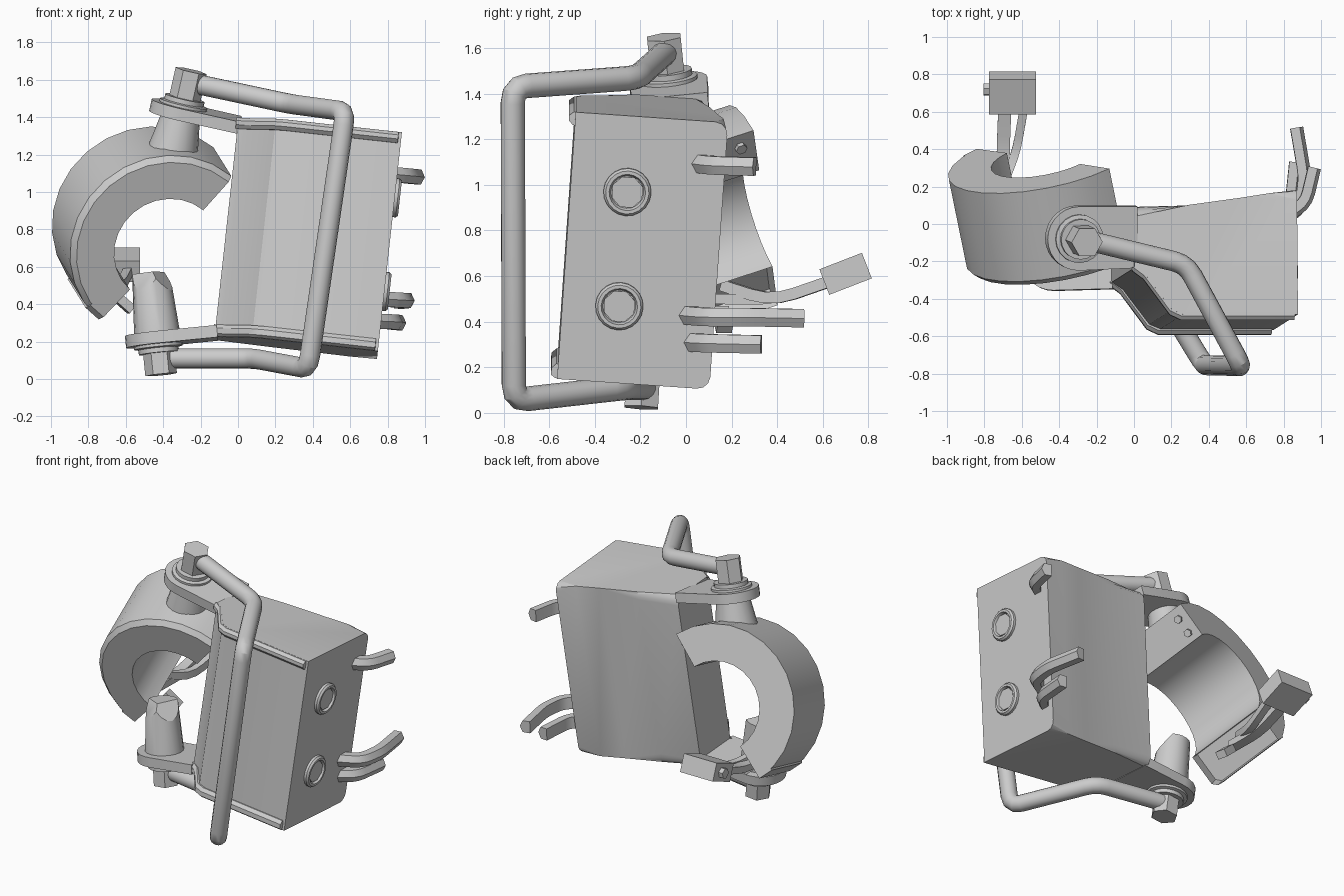
import bpy, bmesh, math
from mathutils import Vector as V, Matrix

if "Cube" in bpy.data.objects:
    bpy.data.objects.remove(bpy.data.objects["Cube"])


def frame(origin, x, z):
    """Matrix with the given z axis and an x axis as near as possible to x."""
    z = V(z).normalized()
    x = V(x)
    x = (x - z * x.dot(z)).normalized()
    m = Matrix((x, z.cross(x), z)).transposed().to_4x4()
    m.translation = V(origin)
    return m


def finish(name, bm, mat=None, smooth=30):
    bmesh.ops.recalc_face_normals(bm, faces=bm.faces)
    if mat:
        bm.transform(mat)
    me = bpy.data.meshes.new(name)
    bm.to_mesh(me)
    bm.free()
    ob = bpy.data.objects.new(name, me)
    bpy.context.collection.objects.link(ob)
    bpy.ops.object.select_all(action='DESELECT')
    ob.select_set(True)
    bpy.context.view_layer.objects.active = ob
    bpy.ops.object.shade_smooth_by_angle(angle=math.radians(smooth))
    return ob


def loft(rings):
    """Capped skin through rings with equal point counts."""
    bm = bmesh.new()
    vs = [[bm.verts.new(p) for p in r] for r in rings]
    n = len(vs[0])
    for a, b in zip(vs, vs[1:]):
        for i in range(n):
            bm.faces.new((a[i], a[(i + 1) % n], b[(i + 1) % n], b[i]))
    caps = [bm.faces.new(vs[0][::-1]), bm.faces.new(vs[-1])]
    return bm, caps


def prism(pts, z0, z1):
    return loft([[(x, y, z) for x, y in pts] for z in (z0, z1)])[0]


def circle(n, r, turn=0.0):
    return [(r * math.cos(math.tau * i / n + turn), r * math.sin(math.tau * i / n + turn)) for i in range(n)]


def lathe(n, steps):
    """Stacked circles from (radius, height) steps."""
    return loft([[(x, y, h) for x, y in circle(n, r)] for r, h in steps])[0]


def rounded(path, r):
    out = [V(path[0])]
    for a, b, c in zip(path, path[1:], path[2:]):
        a, b, c = V(a), V(b), V(c)
        p, q = b + (a - b).normalized() * r, b + (c - b).normalized() * r
        for t in (0, .33, .67, 1):
            out.append(p * (1 - t) ** 2 + b * 2 * t * (1 - t) + q * t * t)
    return out + [V(path[-1])]


def sweep(name, path, section, up=(0, 0, 1)):
    """Sweep a 2D section (side, up) along a path."""
    path = [V(p) for p in path]
    up, last, rings = V(up), None, []
    for i, p in enumerate(path):
        t = (path[min(i + 1, len(path) - 1)] - path[max(i - 1, 0)]).normalized()
        if last:
            up = last.rotation_difference(t) @ up
        up = (up - t * up.dot(t)).normalized()
        side, last = t.cross(up), t
        rings.append([p + side * a + up * b for a, b in section])
    return finish(name, loft(rings)[0])


def rect(w, h):
    return [(-w / 2, -h / 2), (w / 2, -h / 2), (w / 2, h / 2), (-w / 2, h / 2)]


# Housing, tilted as a whole
M = frame((0, 0, 0), (1, 0, -.11), (.11, .07, 1))
outline = [(-.15, -.33), (-.09, -.37), (.05, -.555), (.11, -.58), (.727, -.58),
           (.727, .09), (.58, .07), (.42, .045), (.15, .008), (-.15, 0)]
bm = prism(outline, .19, 1.37)
back = [e for e in bm.edges if abs(e.verts[0].co.z - e.verts[1].co.z) < .01
        and min(v.co.y for v in e.verts) > -.05]
bmesh.ops.bevel(bm, geom=back, offset=.055, segments=3, profile=.5, affect='EDGES')
finish("housing", bm, M)

# Rims along the front of the housing
rim = [(-.16, -.345), (-.10, -.39), (.04, -.58), (.10, -.608), (.71, -.608), (.72, -.4), (-.13, -.32)]
rim_in = [(x, y + .02) if y < -.33 else (x, y) for x, y in rim]
for name, zs in (("top_rim", (1.31, 1.33, 1.352, 1.369)), ("bottom_rim", (.191, .205, .235, .255))):
    bm, _ = loft([[(x, y, z) for x, y in r] for r, z in zip((rim_in, rim, rim, rim_in), zs)])
    finish(name, bm, M)

# Round bolts on the right face
for i, z in enumerate((1.035, .53)):
    face = M @ frame((.725, -.33, z), (0, 1, 0), (1, 0, 0))
    finish(f"side_bolt_ring_{i}", lathe(20, [(.105, 0), (.105, .018), (.095, .03), (.08, .03), (.072, .01)]), face)
    finish(f"side_bolt_head_{i}", prism(circle(8, .072, math.pi / 8), 0, .02), face)

# Pivots: arm plate, washer, hex head and inner post
pivots = (("top", (-.30, -.075, 1.43), (.22, -.1, .97), .225, [(.10, 0), (.135, -.215)]),
          ("bottom", (-.43, -.185, .212), (.10, -.06, -.99), .19, [(.125, 0), (.10, -.36)]))
for name, c, axis, top, post in pivots:
    P = frame(c, (1, 0, 0), axis)
    arc = [(-.172 * math.sin(math.pi * i / 14), .172 * math.cos(math.pi * i / 14)) for i in range(15)]
    bm = prism(arc + [(.32, -.165), (.32, .165)], -.035, .03)
    finish(name + "_arm", bm, P)
    finish(name + "_washer", lathe(20, [(.13, .02), (.13, .045), (.108, .05), (.108, .075)]), P)
    finish(name + "_hex_head", prism(circle(6, .085), .05, top), P)
    bm = lathe(18, post)
    if name == "bottom":
        # slanted cuts on the post tip
        for co, no in (((.04, .03, -.34), (.75, .35, -.55)), ((-.07, .05, -.31), (-.45, .75, -.5))):
            bmesh.ops.bisect_plane(bm, geom=bm.verts[:] + bm.edges[:] + bm.faces[:],
                                   plane_co=co, plane_no=no, clear_outer=True)
            bmesh.ops.holes_fill(bm, edges=[e for e in bm.edges if e.is_boundary])
    finish(name + "_post", bm, P)

# Bent handle tube
path = [(-.26, -.085, 1.585), (.28, -.215, 1.47), (.575, -.76, 1.43), (.375, -.755, .055),
        (.08, -.27, .11), (-.41, -.18, .11)]
sweep("handle", rounded(path, .07), circle(14, .054))

# Open cuff with a pocket in its lower end
C = frame((-.48, .352, .85), (1, 0, 0), (.1, -.49, -.16))
prof = [(.29, 0), (.525, 0), (.525, .505), (.495, .535), (.29, .535)]
angles = [math.radians(47.5 + 178 * i / 13) for i in range(14)]
bm, caps = loft([[(r * math.cos(a), r * math.sin(a), z) for r, z in prof] for a in angles])
bmesh.ops.inset_region(bm, faces=[caps[1]], thickness=.03, depth=0)
bmesh.ops.translate(bm, verts=caps[1].verts, vec=V((math.sin(angles[-1]), -math.cos(angles[-1]), 0)) * .1)
finish("cuff", bm, C, 25)

# Small hex bolts on the upper cuff end
a = angles[0]
for i, r in enumerate((.455, .35)):
    E = frame((r * math.cos(a), r * math.sin(a), .07), (0, 0, 1), (math.sin(a), -math.cos(a), 0))
    finish(f"cuff_bolt_{i}", prism(circle(6, .026), -.01, .02), C @ E)

# Latch block on two links behind the lower cuff end
L = frame((-.65, .70, .61), (1, 0, .0), (0, -.36, .93))
finish("latch_block", prism(rect(.25, .2), -.06, .06), L)
finish("latch_nut", prism(circle(6, .035), 0, .155), L @ frame((0, .02, 0), (0, 1, 0), (-1, 0, 0)))
sweep("latch_link_0", rounded([(-.70, .12, .50), (-.70, .38, .495), (-.69, .64, .58)], .1), rect(.07, .045))
sweep("latch_link_1", rounded([(-.72, .16, .56), (-.63, .38, .49), (-.585, .64, .58)], .1), rect(.045, .05))
sweep("latch_stub", [(-.66, .15, .45), (-.57, .17, .37)], rect(.07, .05))

# Curved claws on the right side
claws = ([(.81, .04, 1.095), (.92, .11, 1.085), (.965, .30, 1.08)],
         [(.73, -.02, .43), (.89, .08, .42), (.915, .25, .42), (.87, .515, .415)],
         [(.72, .0, .31), (.84, .09, .305), (.865, .33, .30)])
for i, p in enumerate(claws):
    sweep(f"claw_{i}", rounded(p, .06), [(-.035, -.04), (.015, -.04), (.035, 0), (.015, .04), (-.035, .04)])
